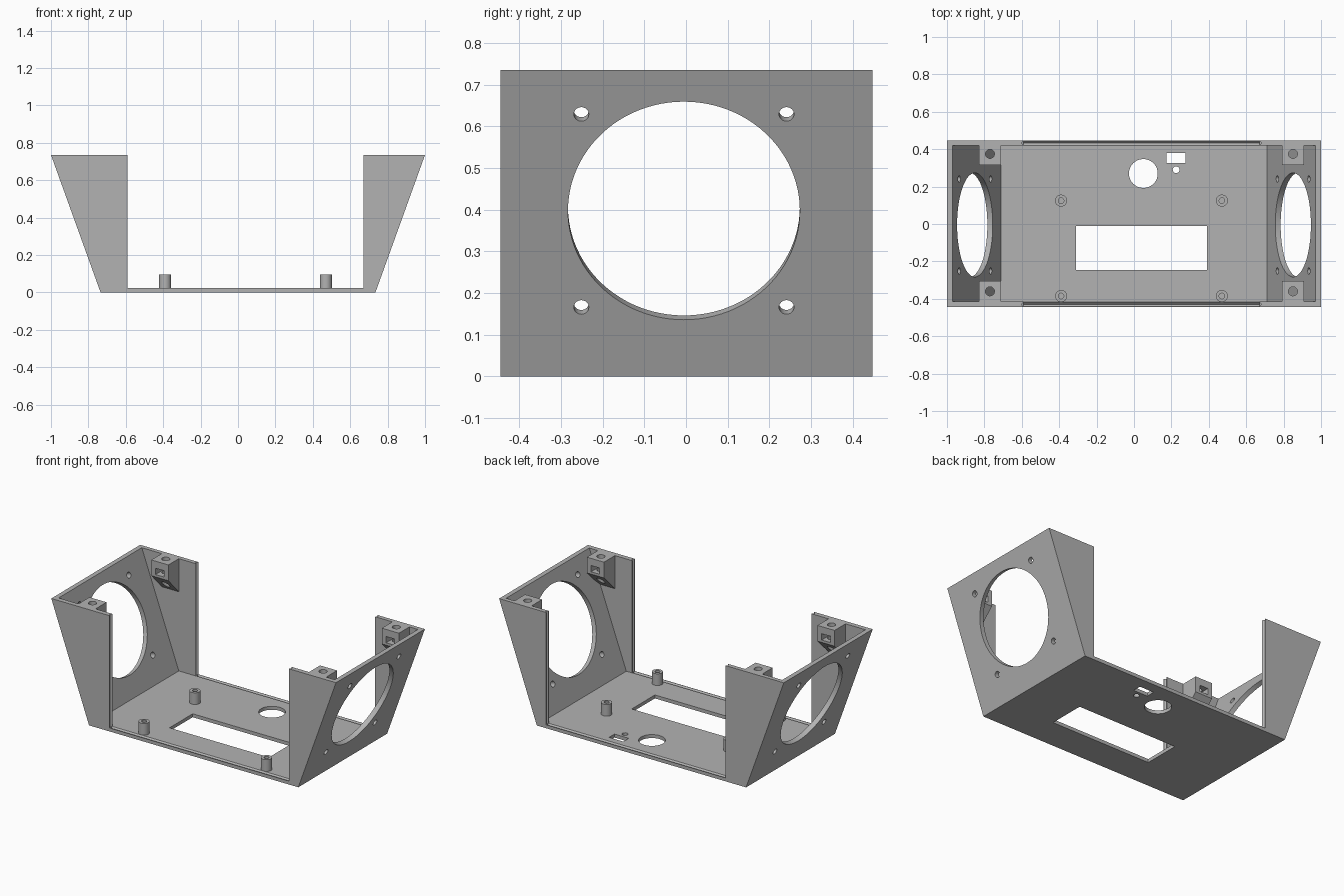
import bpy
import bmesh
from mathutils import Vector

if "Cube" in bpy.data.objects:
    bpy.data.objects.remove(bpy.data.objects["Cube"])

grey = bpy.data.materials.new("light grey plastic")
grey.use_nodes = True
colour = (0.45, 0.45, 0.45, 1)
grey.diffuse_color = colour
grey.node_tree.nodes["Principled BSDF"].inputs["Base Color"].default_value = colour

# Main dimensions
FOOT, HEIGHT, FLOOR = 0.735, 0.735, 0.022
BACK, FRONT = 0.447, -0.445
INNER_BACK, INNER_FRONT = 0.42, -0.415
OPEN_LEFT, OPEN_RIGHT = 0.67, -0.59


def finish(bm, name):
    bmesh.ops.recalc_face_normals(bm, faces=bm.faces)
    mesh = bpy.data.meshes.new(name)
    bm.to_mesh(mesh)
    bm.free()
    mesh.materials.append(grey)
    obj = bpy.data.objects.new(name, mesh)
    bpy.context.collection.objects.link(obj)
    return obj


def prism(name, points, axis, start, end):
    """Extrude a 2D outline along one axis."""
    place = {"x": lambda a, b, t: (t, a, b),
             "y": lambda a, b, t: (a, t, b),
             "z": lambda a, b, t: (a, b, t)}[axis]
    bm = bmesh.new()
    face = bm.faces.new([bm.verts.new(place(a, b, start)) for a, b in points])
    extruded = bmesh.ops.extrude_face_region(bm, geom=[face])["geom"]
    moved = [g for g in extruded if isinstance(g, bmesh.types.BMVert)]
    bmesh.ops.translate(bm, verts=moved, vec=place(0, 0, end - start))
    return finish(bm, name)


def box(name, x0, x1, y0, y1, z0, z1):
    return prism(name, [(x0, y0), (x1, y0), (x1, y1), (x0, y1)], "z", z0, z1)


def cylinder(name, centre, radius, length, direction=(0, 0, 1), sides=32):
    bm = bmesh.new()
    bmesh.ops.create_cone(bm, cap_ends=True, segments=sides, radius1=radius,
                          radius2=radius, depth=length)
    turn = Vector((0, 0, 1)).rotation_difference(Vector(direction)).to_matrix()
    bmesh.ops.transform(bm, matrix=turn.to_4x4(), verts=bm.verts)
    bmesh.ops.translate(bm, verts=bm.verts, vec=centre)
    return finish(bm, name)


def cut(target, cutter):
    """Subtract the cutter and throw it away."""
    mod = target.modifiers.new("cut", "BOOLEAN")
    mod.operation = "DIFFERENCE"
    mod.solver = "EXACT"
    mod.object = cutter
    bpy.context.view_layer.objects.active = target
    bpy.ops.object.modifier_apply(modifier=mod.name)
    bpy.data.objects.remove(cutter)


# Flared tray, hollowed and opened at front and back
shell = prism("case_shell", [(-FOOT, 0), (FOOT, 0), (1, HEIGHT), (-1, HEIGHT)],
              "y", FRONT, BACK)
top = HEIGHT + 0.1
flare = 0.97 + 0.1 * 0.365
cut(shell, prism("hollow", [(-0.71, FLOOR), (0.71, FLOOR), (flare, top), (-flare, top)],
                 "y", INNER_FRONT, INNER_BACK))
cut(shell, box("opening", OPEN_RIGHT, OPEN_LEFT, -1, 1, FLOOR, top))

# V grooves around both openings
for y in (-0.43, 0.433):
    def diamond(c, swap=False):
        pts = [(c - 0.012, y), (c, y - 0.012), (c + 0.012, y), (c, y + 0.012)]
        return [(b, a) for a, b in pts] if swap else pts
    for x in (OPEN_RIGHT, OPEN_LEFT):
        cut(shell, prism("groove", diamond(x), "z", FLOOR, top))
    cut(shell, prism("groove", diamond(FLOOR, True), "x", OPEN_RIGHT, OPEN_LEFT))

# Floor cutouts: display window, knob hole, socket and small round hole
cut(shell, box("window", -0.31, 0.39, -0.245, -0.012, -0.1, 0.1))
cut(shell, box("socket", 0.175, 0.275, 0.325, 0.38, -0.1, 0.1))
cut(shell, cylinder("knob_hole", (0.05, 0.27, 0), 0.077, 0.2, sides=64))
cut(shell, cylinder("pin_hole", (0.225, 0.29, 0), 0.018, 0.2))

# Large round opening and four screw holes square to each sloping end
for side in (-1, 1):
    normal = Vector((side * HEIGHT, 0, FOOT - 1)).normalized()
    along = Vector((side * (1 - FOOT), 0, HEIGHT)).normalized()
    centre = Vector((side * 0.878, -0.005, 0.3975))
    cut(shell, cylinder("round_opening", centre, 0.278, 0.16, normal, 96))
    for u in (-0.246, 0.246):
        for v in (-0.246, 0.246):
            spot = centre + along * u + Vector((0, v, 0))
            cut(shell, cylinder("screw_hole", spot, 0.018, 0.12, normal, 24))

parts = [shell]

# Corner screw blocks with sloping undersides and nut slots
for x, side in ((-0.77, "right"), (0.85, "left")):
    for wall, face, hole, end in ((INNER_BACK, 0.315, 0.375, "back"),
                                  (INNER_FRONT, -0.305, -0.36, "front")):
        block = prism(f"{end}_{side}_screw_block",
                      [(wall, HEIGHT), (face, HEIGHT), (face, HEIGHT - 0.1),
                       (wall, HEIGHT - 0.21)], "x", x - 0.06, x + 0.06)
        cut(block, cylinder("bore", (x, hole, 0.6), 0.024, 0.6))
        inward = -0.05 if end == "back" else 0.05
        y0, y1 = sorted((face + inward, hole - inward * 0.6))
        cut(block, box("slot", x - 0.03, x + 0.03, y0, y1, 0.65, 0.69))
        parts.append(block)

# Hollow circuit board posts
for x, side in ((-0.39, "right"), (0.47, "left")):
    for y, end in ((0.125, "back"), (-0.385, "front")):
        post = cylinder(f"{end}_{side}_post", (x, y, 0.058), 0.032, 0.076)
        cut(post, cylinder("post_hole", (x, y, 0.07), 0.015, 0.09))
        parts.append(post)

# Smooth the round walls, keep the edges sharp
bpy.ops.object.select_all(action="DESELECT")
for part in parts:
    part.select_set(True)
bpy.context.view_layer.objects.active = shell
bpy.ops.object.shade_smooth_by_angle()
